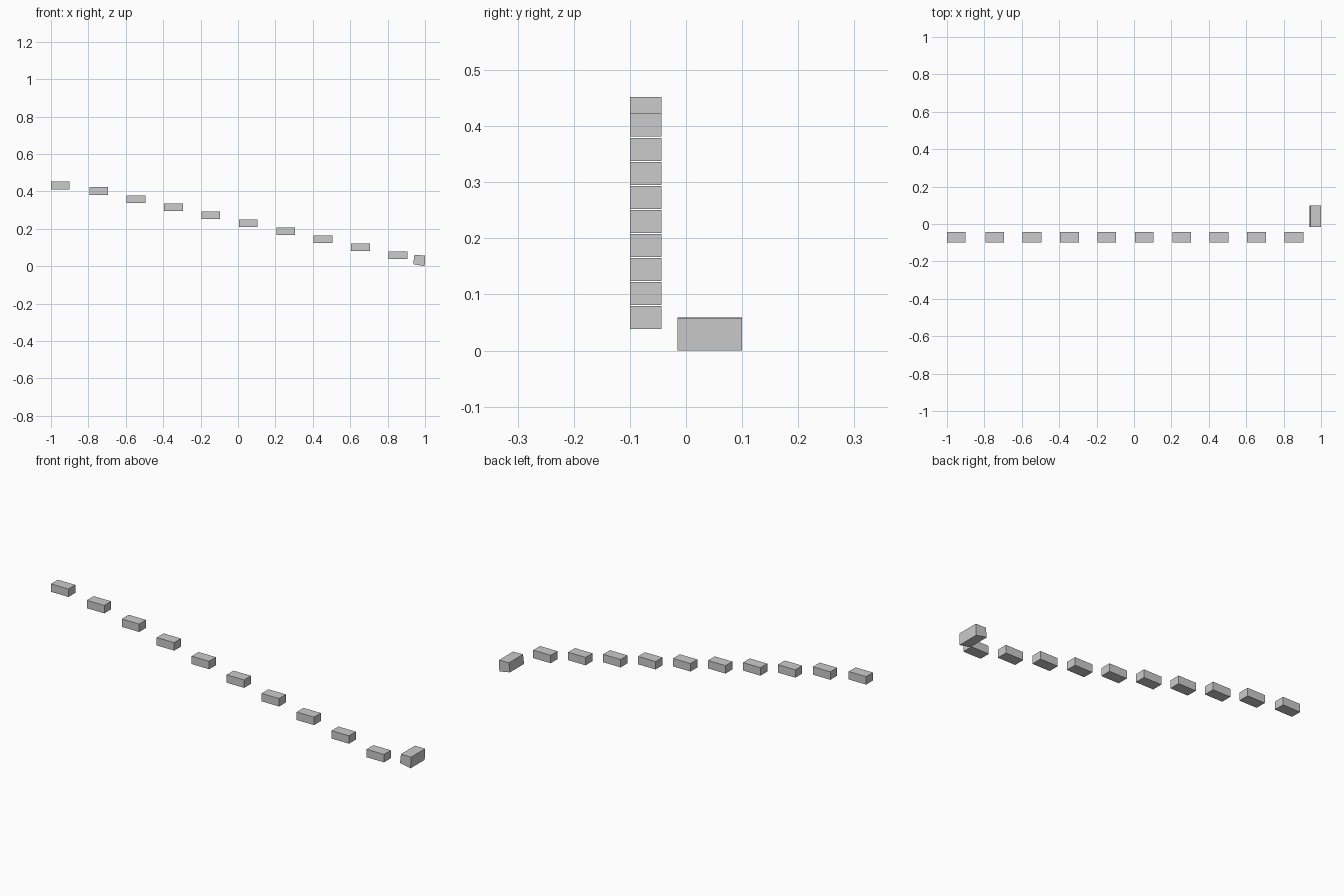
import bpy, bmesh

if "Cube" in bpy.data.objects:
    bpy.data.objects.remove(bpy.data.objects["Cube"])


def prism(name, profile, y0, y1):
    """Extrude an (x, z) profile along y."""
    bm = bmesh.new()
    face = bm.faces.new([bm.verts.new((x, y0, z)) for x, z in profile])
    ext = bmesh.ops.extrude_face_region(bm, geom=[face])
    moved = [v for v in ext["geom"] if isinstance(v, bmesh.types.BMVert)]
    bmesh.ops.translate(bm, verts=moved, vec=(0, y1 - y0, 0))
    bmesh.ops.recalc_face_normals(bm, faces=bm.faces)
    mesh = bpy.data.meshes.new(name)
    bm.to_mesh(mesh)
    bm.free()
    obj = bpy.data.objects.new(name, mesh)
    bpy.context.collection.objects.link(obj)
    return obj


# Descending row of ten blocks; the top one sits slightly off the regular pitch
W, H = 0.1, 0.041
starts = [(-1.0, 0.411)] + [(-0.795 + 0.2 * i, 0.381 - 0.0428 * i) for i in range(9)]
for i, (x, z) in enumerate(starts):
    prism(f"step_block_{i + 1}", [(x, z), (x + W, z), (x + W, z + H), (x, z + H)],
          -0.1, -0.044)

# Larger block at the low end, with slanted left side and underside
prism("end_block", [(0.937, 0.011), (0.998, 0.0), (1.0, 0.058), (0.943, 0.059)],
      -0.015, 0.1)
